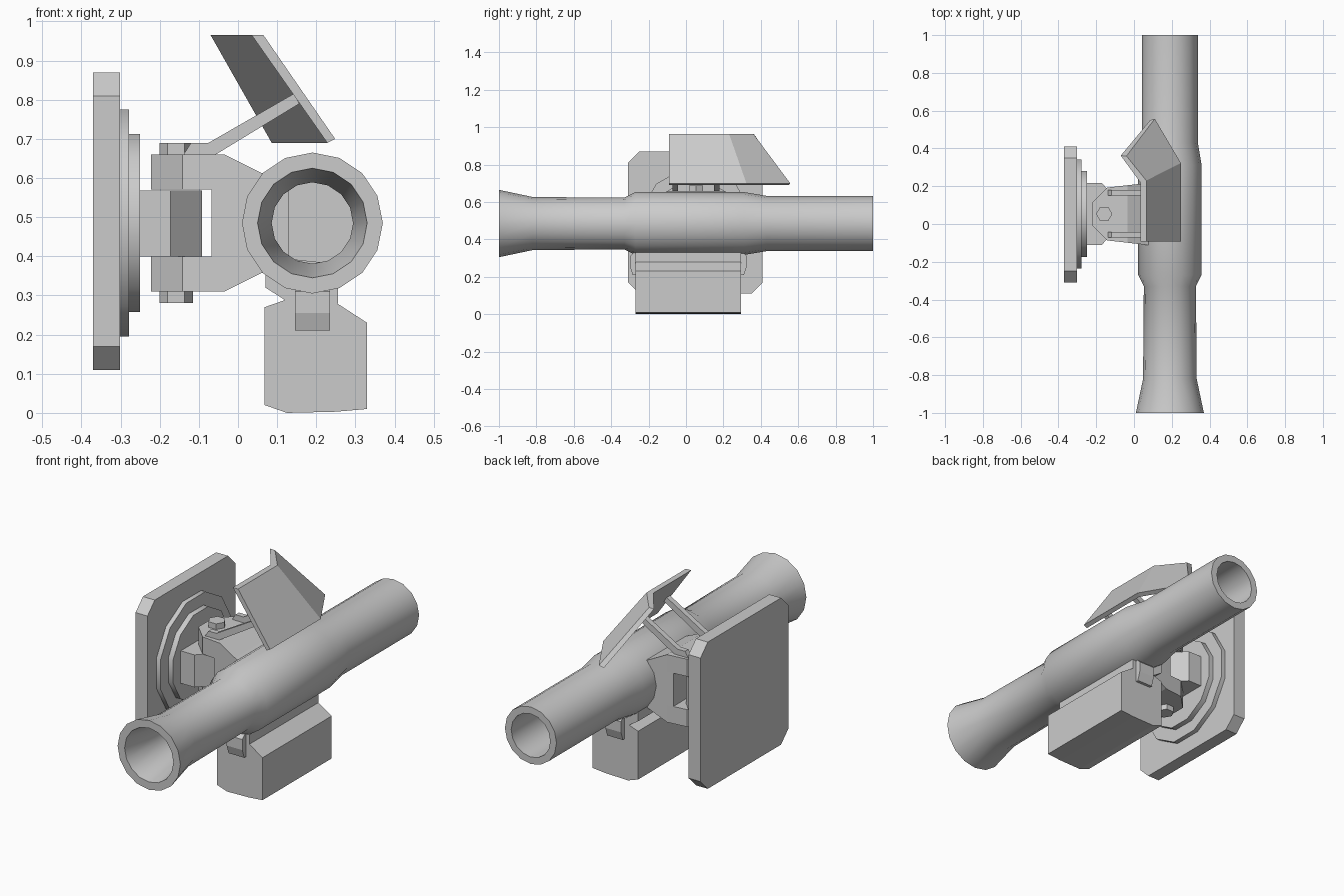
import bpy, bmesh, math
from mathutils import Vector

if "Cube" in bpy.data.objects:
    bpy.data.objects.remove(bpy.data.objects["Cube"])


def make(name, verts, faces, smooth=False):
    me = bpy.data.meshes.new(name)
    me.from_pydata([Vector(v) for v in verts], [], faces)
    bm = bmesh.new()
    bm.from_mesh(me)
    bmesh.ops.recalc_face_normals(bm, faces=bm.faces)
    bm.to_mesh(me)
    bm.free()
    ob = bpy.data.objects.new(name, me)
    bpy.context.collection.objects.link(ob)
    if smooth:
        bpy.ops.object.select_all(action='DESELECT')
        bpy.context.view_layer.objects.active = ob
        ob.select_set(True)
        bpy.ops.object.shade_smooth_by_angle(angle=math.radians(31))
    return ob


def loft(name, rings, smooth=False):
    """Join equal-sized rings of points and cap both ends."""
    n = len(rings[0])
    verts = [p for r in rings for p in r]
    faces = [(k * n + i, k * n + (i + 1) % n, (k + 1) * n + (i + 1) % n, (k + 1) * n + i)
             for k in range(len(rings) - 1) for i in range(n)]
    faces += [tuple(range(n)), tuple(range(len(verts) - n, len(verts)))]
    return make(name, verts, faces, smooth)


def prism_y(name, pts, y0, y1):      # x-z profile
    return loft(name, [[(x, y, z) for x, z in pts] for y in (y0, y1)])


def prism_z(name, pts, z0, z1):      # x-y profile
    return loft(name, [[(x, y, z) for x, y in pts] for z in (z0, z1)])


def prism_x(name, pts, x0, x1, smooth=False):      # y-z profile
    return loft(name, [[(x, y, z) for y, z in pts] for x in (x0, x1)], smooth)


def circle(cx, cy, r, n, start=0.0):
    return [(cx + r * math.cos(start + 2 * math.pi * i / n),
             cy + r * math.sin(start + 2 * math.pi * i / n)) for i in range(n)]


CX, CZ, MY = 0.19, 0.485, 0.053      # tube axis, mount centre

# Hollow tube: front bore floor, out over the shell, into the rear bore
profile = [(-0.05, 0.104), (-0.80, 0.104), (-1, 0.14), (-1, 0.18), (-0.82, 0.142),
           (-0.33, 0.138), (-0.27, 0.168), (0.31, 0.168), (0.43, 0.148),
           (1, 0.148), (1, 0.112), (0.0, 0.112)]
loft("launch_tube", [[(x, y, z) for x, z in circle(CX, CZ, r, 16)] for y, r in profile], True)

# Wall plate with clipped corners
hy, hz, c = 0.36, 0.38, 0.06
quad = [(hy, hz - c), (hy - c, hz)]
plate = quad + [(-y, z) for y, z in quad[::-1]]
plate += [(-y, -z) for y, z in plate]
prism_x("back_plate", [(y + 0.05, z + 0.49) for y, z in plate], -0.37, -0.302)

# Stepped turntable discs
for name, r, x0, x1 in (("large_disc", 0.3, -0.31, -0.278), ("small_disc", 0.235, -0.29, -0.25)):
    prism_x(name, circle(MY, CZ, r, 12, math.pi / 12), x0, x1, True)

# Pivot block with tapered nose
hub = [(-0.26, 0.165), (-0.172, 0.165), (-0.092, 0.08)]
hub += [(x, -y) for x, y in hub[::-1]]
prism_z("pivot_block", [(x, y + MY) for x, y in hub], 0.40, 0.568)

# Yoke arms, bolts and tapering web
arm = [(-0.222, 0.06), (-0.142, 0.14), (-0.035, 0.152)]
arm += [(x, -y) for x, y in arm[::-1]]
for tag, s in (("upper", 1), ("lower", -1)):
    prism_z(tag + "_yoke_arm", [(x, y + MY) for x, y in arm],
            CZ + s * 0.086, CZ + s * 0.175)
    prism_z(tag + "_pivot_bolt", circle(-0.158, MY, 0.043, 6), CZ + s * 0.17, CZ + s * 0.204)
web = [(-0.068, 0.175, 0.148), (-0.035, 0.175, 0.152), (0.06, 0.128, 0.163), (0.13, 0.10, 0.163)]
loft("yoke_web", [[(x, MY + a * w, CZ + b * h) for a, b in ((1, 1), (-1, 1), (-1, -1), (1, -1))]
                  for x, h, w in web])

# Struts holding the shield
strut = [(-0.142, 0.655), (-0.12, 0.69), (-0.075, 0.69), (0.142, 0.815), (0.157, 0.79), (-0.065, 0.655)]
for tag, y in (("front", -0.057), ("rear", 0.165)):
    prism_y(tag + "_shield_strut", strut, y - 0.014, y + 0.014)

# Folded shield: outer and inner skins
outer = [(0.065, -0.092, 0.965), (0.065, 0.23, 0.965), (-0.04, 0.36, 0.965),
         (0.248, -0.092, 0.70), (0.248, 0.323, 0.70), (0.11, 0.557, 0.70)]
inner = [(0.035, -0.092, 0.965), (0.035, 0.218, 0.965), (-0.07, 0.362, 0.965),
         (0.228, -0.092, 0.69), (0.228, 0.312, 0.69), (0.086, 0.55, 0.69)]
make("shield", outer + inner,
     [(0, 1, 4, 3), (1, 2, 5, 4), (6, 9, 10, 7), (7, 10, 11, 8), (0, 6, 7, 1), (1, 7, 8, 2),
      (3, 4, 10, 9), (4, 5, 11, 10), (0, 3, 9, 6), (2, 8, 11, 5)])

# Underslung box, saddle and end latches
prism_y("lower_box", [(0.068, 0.27), (0.125, 0.29), (0.245, 0.285), (0.33, 0.23), (0.33, 0.01),
                      (0.25, 0.003), (0.125, 0), (0.068, 0.02)], -0.27, 0.295)
prism_y("box_saddle", [(0.07, 0.40), (0.07, 0.32), (0.125, 0.285), (0.255, 0.28), (0.255, 0.38)],
        -0.27, 0.295)
for tag, y, s in (("front", -0.26, -1), ("rear", 0.285, 1)):
    prism_x(tag + "_latch", [(y, 0.21), (y + s * 0.025, 0.21), (y + s * 0.04, 0.255),
                             (y + s * 0.04, 0.31), (y, 0.35)], 0.145, 0.235)
